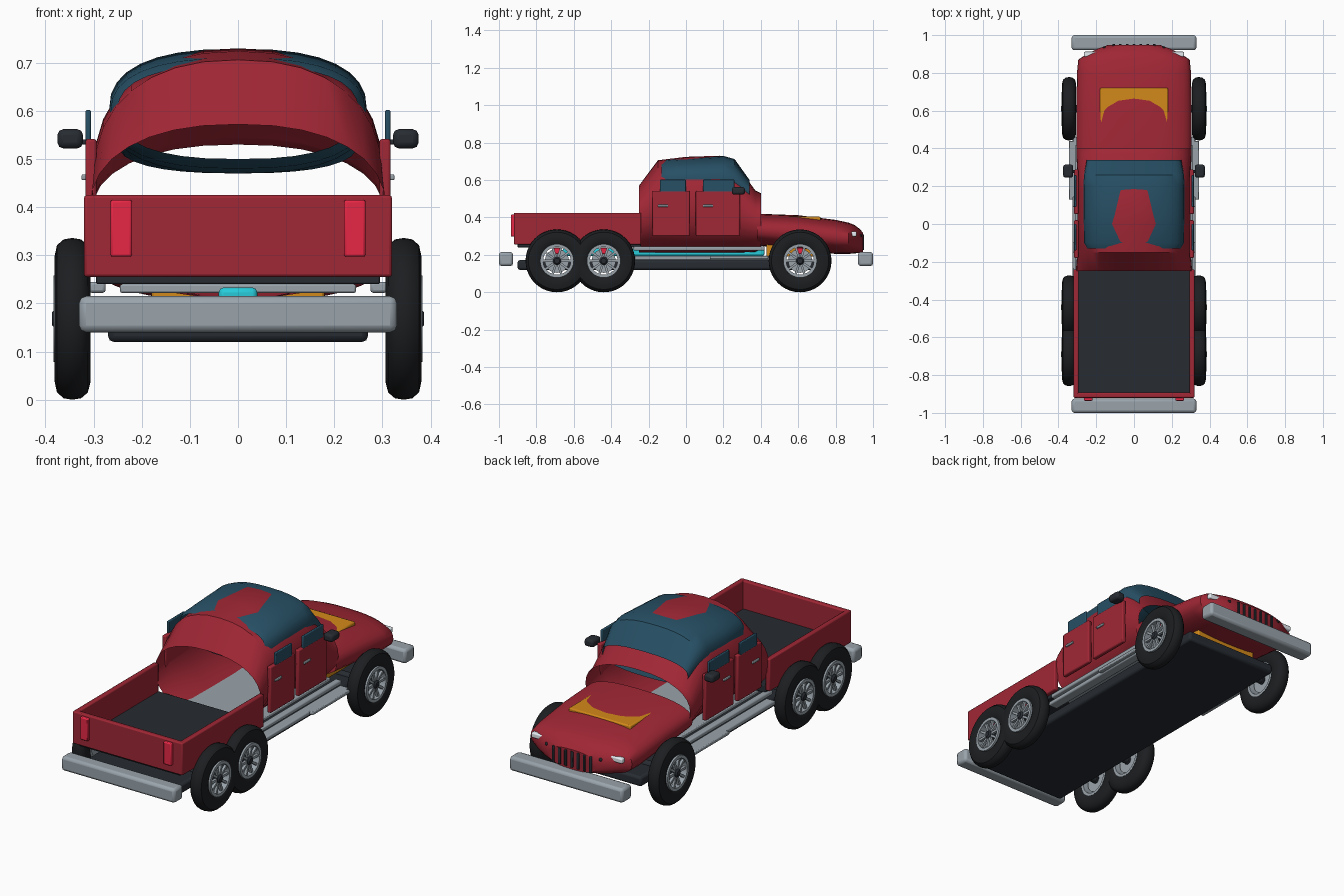
import bpy, bmesh, math
from math import sin, cos, pi, copysign

if "Cube" in bpy.data.objects:
    bpy.data.objects.remove(bpy.data.objects["Cube"])


def material(name, r, g, b):
    m = bpy.data.materials.new(name)
    m.diffuse_color = (r, g, b, 1)
    m.use_nodes = True
    m.node_tree.nodes["Principled BSDF"].inputs["Base Color"].default_value = m.diffuse_color
    return m


RED = material("red_paint", 0.35, 0.02, 0.035)
GLASS = material("teal_glass", 0.02, 0.08, 0.13)
BLACK = material("rubber", 0.012, 0.013, 0.015)
DARK = material("dark_trim", 0.02, 0.025, 0.032)
STEEL = material("steel", 0.32, 0.37, 0.41)
ORANGE = material("orange", 0.65, 0.25, 0.01)
CYAN = material("cyan", 0.02, 0.6, 0.7)
TAIL = material("tail_red", 0.8, 0.02, 0.06)
WHITE = material("lamp", 0.8, 0.85, 0.9)


def finish(name, bm, mat):
    bmesh.ops.recalc_face_normals(bm, faces=bm.faces)
    me = bpy.data.meshes.new(name)
    bm.to_mesh(me)
    bm.free()
    ob = bpy.data.objects.new(name, me)
    bpy.context.collection.objects.link(ob)
    me.materials.append(mat)
    bpy.ops.object.select_all(action='DESELECT')
    ob.select_set(True)
    bpy.context.view_layer.objects.active = ob
    bpy.ops.object.shade_smooth_by_angle(angle=math.radians(35))
    return ob


def box(name, x, y, z, mat, bevel=0.006):
    """Bevelled box from three (min, max) ranges."""
    bm = bmesh.new()
    bmesh.ops.create_cube(bm, size=1)
    for v in bm.verts:
        for i, (lo, hi) in enumerate((x, y, z)):
            v.co[i] = (lo + hi) / 2 + v.co[i] * (hi - lo)
    ob = finish(name, bm, mat)
    if bevel:
        mod = ob.modifiers.new("bevel", 'BEVEL')
        mod.width, mod.segments = bevel, 2
    return ob


def pair(name, x, y, z, mat, bevel=0.006):
    box(name + "_right", x, y, z, mat, bevel)
    box(name + "_left", (-x[1], -x[0]), y, z, mat, bevel)


def skin(rings, bm, closed=False):
    n = len(rings[0])
    pairs = list(zip(rings, rings[1:])) + ([(rings[-1], rings[0])] if closed else [])
    for a, b in pairs:
        for i in range(n):
            j = (i + 1) % n
            bm.faces.new((a[i], a[j], b[j], b[i]))


def shell(name, sections, p, mat, cap_front=False, n=32):
    """Open tube along y; sections are (y, half width, bottom z, top z)."""
    bm = bmesh.new()
    rings = []
    for y, w, z0, z1 in sections:
        ring = []
        for i in range(n):
            c, s = cos(2 * pi * i / n), sin(2 * pi * i / n)
            ring.append(bm.verts.new((
                w * copysign(abs(c) ** (2 / p), c), y,
                (z0 + z1) / 2 + (z1 - z0) / 2 * copysign(abs(s) ** (2 / p), s))))
        rings.append(ring)
    skin(rings, bm)
    if cap_front:
        bm.faces.new(rings[-1])
    return finish(name, bm, mat)


def lathe(name, profile, side, y, z, mat, n=32):
    """Revolve a closed (x, radius) profile around a wheel axle."""
    bm = bmesh.new()
    rings = [[bm.verts.new((side * x, y + r * cos(2 * pi * i / n), z + r * sin(2 * pi * i / n)))
              for i in range(n)] for x, r in profile]
    skin(rings, bm, True)
    return finish(name, bm, mat)


# Cab shell, glass canopy and hood
shell("cab_shell", [(-.25, .308, .21, .572), (-.15, .3, .21, .706), (0, .3, .21, .724),
                    (.18, .3, .21, .73), (.26, .3, .21, .70), (.37, .305, .215, .545),
                    (.4, .305, .23, .53)], 2.3, RED)
shell("glass_canopy", [(-.13, .25, .5, .695), (-.1, .265, .48, .71), (.05, .268, .47, .72),
                       (.2, .268, .47, .729), (.26, .265, .47, .712), (.34, .25, .47, .6)],
      2.5, GLASS)
shell("hood", [(.38, .305, .25, .42), (.6, .305, .225, .412), (.8, .302, .205, .387),
               (.87, .295, .205, .372), (.9, .25, .208, .36), (.925, .2, .21, .342),
               (.947, .14, .215, .318)], 2.5, RED, cap_front=True)
box("engine_block", (-.18, .18), (.43, .72), (.19, .404), ORANGE)

# Front grille, lamps
for i in range(7):
    x = (i - 3) * .036
    box(f"grille_slat_{i}", (x - .007, x + .007), (.925, .953), (.225, .31), DARK, .003)
pair("headlight", (.18, .265), (.885, .912), (.298, .325), WHITE)
pair("marker_lamp", (.15, .165), (.925, .94), (.295, .31), DARK, .004)

# Cargo bed
pair("bed_side", (.293, .32), (-.92, -.24), (.255, .425), RED)
box("tailgate", (-.318, .318), (-.92, -.893), (.255, .425), RED)
box("bed_floor", (-.295, .295), (-.9, -.24), (.24, .278), DARK, .004)
pair("tail_light", (.22, .265), (-.936, -.915), (.297, .415), TAIL, .005)

# Chassis, floor, bumpers and drive shaft
box("chassis", (-.27, .27), (-.9, .76), (.12, .172), DARK, .012)
box("cab_floor", (-.245, .245), (-.26, .42), (.222, .24), STEEL, .004)
box("drive_shaft", (-.04, .04), (-.66, .42), (.195, .233), CYAN, .01)
box("rear_bumper", (-.33, .33), (-1, -.925), (.14, .215), STEEL, .014)
box("front_bumper", (-.33, .33), (.92, 1), (.14, .215), STEEL, .014)
pair("lower_step", (.272, .325), (-.28, .46), (.172, .195), STEEL)
pair("upper_rail", (.275, .31), (-.28, .42), (.222, .245), STEEL)
pair("front_step", (.31, .345), (.13, .44), (.178, .195), STEEL, .004)

# Doors, windows, handles, mirrors
for n, (y0, y1), (w0, w1), h in (("rear", (-.18, .02), (-.14, 0), -.15),
                                 ("front", (.052, .288), (.09, .26), .09)):
    pair(n + "_door", (.294, .317), (y0, y1), (.3, .542), RED)
    pair(n + "_window", (.305, .317), (w0, w1), (.535, .602), GLASS, .004)
    pair(n + "_handle", (.315, .325), (h, h + .055), (.456, .468), STEEL, .003)
pair("mirror", (.322, .375), (.245, .315), (.522, .562), DARK, .012)
pair("mirror_arm", (.295, .33), (.27, .285), (.53, .54), DARK, .003)

# Wheels: tyre, rim ring, brake disc, spokes, caliper, hub and axle
TYRE = [(.308, .1), (.306, .13), (.312, .153), (.326, .165), (.344, .168), (.362, .165),
        (.376, .153), (.381, .13), (.379, .1), (.372, .088), (.315, .088)]
for wy, label in ((-.69, "rear"), (-.44, "middle"), (.61, "front")):
    lathe(label + "_axle", [(-.32, .0005), (-.32, .02), (.32, .02), (.32, .0005)], 1, wy, .168, DARK, 16)
    for s, sn in ((1, "right"), (-1, "left")):
        tag = f"{label}_{sn}_"
        lathe(tag + "tyre", TYRE, s, wy, .168, BLACK, 40)
        lathe(tag + "rim", [(.312, .092), (.312, .078), (.383, .074), (.383, .09)], s, wy, .168, STEEL)
        lathe(tag + "brake_disc", [(.33, .0005), (.33, .064), (.338, .064), (.338, .0005)],
              s, wy, .168, STEEL)
        lathe(tag + "hub", [(.325, .0005), (.325, .022), (.378, .022), (.386, .014), (.386, .0005)],
              s, wy, .168, DARK, 16)
        for k in range(10):
            o = box(f"{tag}spoke_{k}", (.362, .376), (-.006, .006), (.015, .08), STEEL, 0)
            o.rotation_euler.x = 2 * pi * (k + .5) / 10
            o.location = (0 if s > 0 else -.738, wy, .168)
        cx = sorted((s * .34, s * .355))
        box(tag + "caliper", cx, (wy - .016, wy + .016), (.205, .238), TAIL, .004)
